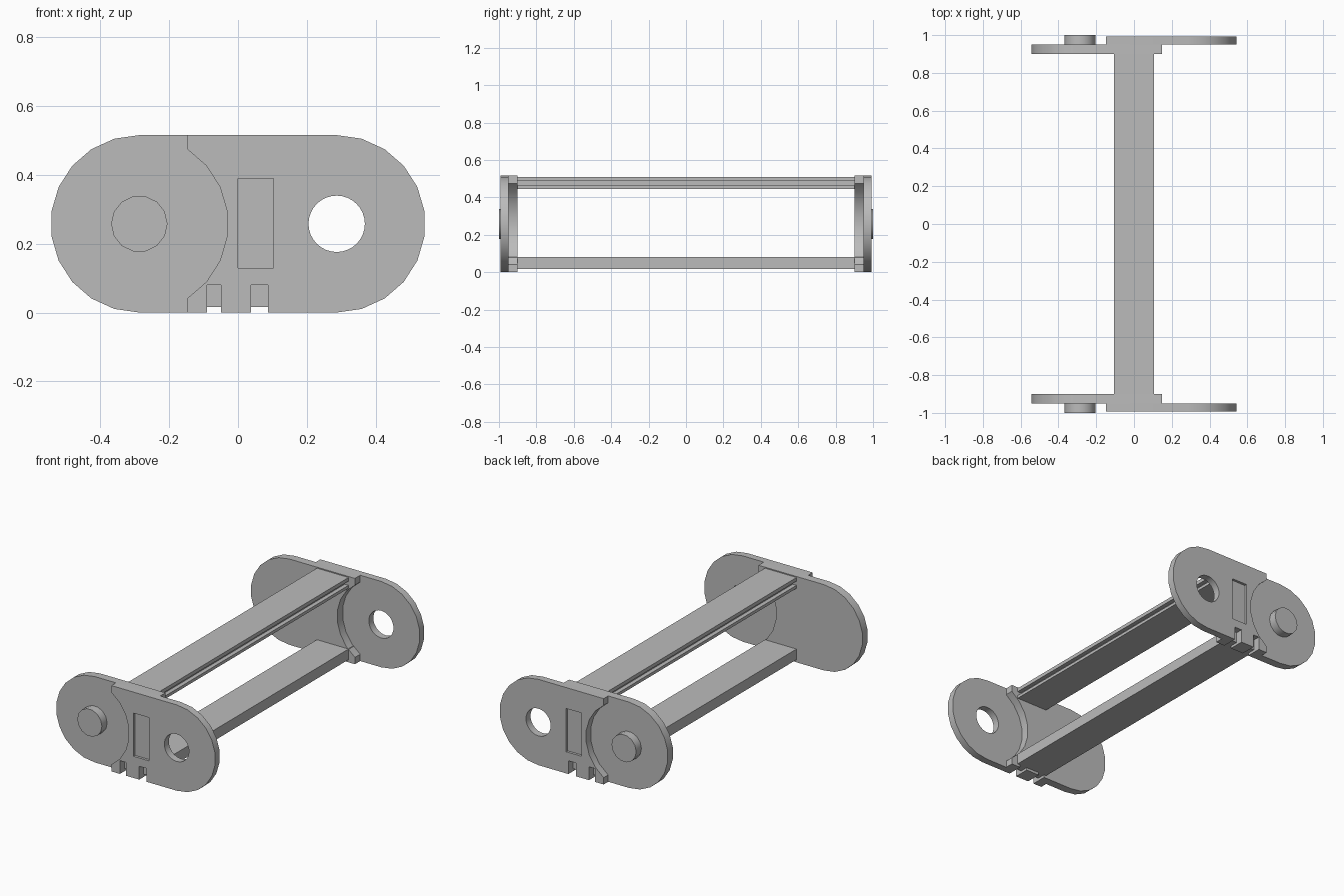
import bpy, bmesh, math

if "Cube" in bpy.data.objects:
    bpy.data.objects.remove(bpy.data.objects["Cube"], do_unlink=True)

grey = bpy.data.materials.new("light grey plastic")
grey.use_nodes = True
colour = (0.5, 0.5, 0.5, 1)
grey.diffuse_color = colour
grey.node_tree.nodes["Principled BSDF"].inputs["Base Color"].default_value = colour

R = 0.258        # end radius, also half the link height
CX = 0.287       # distance of each pivot from the middle
SEGMENTS = 22


def extrude(name, profile, y0, y1):
    """Solid from an (x, z) outline running from y0 to y1."""
    bm = bmesh.new()
    face = bm.faces.new([bm.verts.new((x, y0, z)) for x, z in profile])
    ext = bmesh.ops.extrude_face_region(bm, geom=[face])
    verts = [g for g in ext["geom"] if isinstance(g, bmesh.types.BMVert)]
    bmesh.ops.translate(bm, verts=verts, vec=(0, y1 - y0, 0))
    bmesh.ops.recalc_face_normals(bm, faces=bm.faces)
    mesh = bpy.data.meshes.new(name)
    bm.to_mesh(mesh)
    bm.free()
    mesh.materials.append(grey)
    obj = bpy.data.objects.new(name, mesh)
    bpy.context.collection.objects.link(obj)
    return obj


def rect(x0, x1, z0, z1):
    return [(x0, z0), (x1, z0), (x1, z1), (x0, z1)]


def circle(cx, r, n):
    return [(cx + r * math.cos(math.tau * i / n), R + r * math.sin(math.tau * i / n))
            for i in range(n)]


def arc(cx, first, last):
    """Points on a rounded end, counted in steps down from the top."""
    step = math.tau / SEGMENTS
    return [(cx + R * math.sin(k * step), R + R * math.cos(k * step))
            for k in range(first, last + 1)]


def ear(side):
    """Round at one end, hollowed at the other to clear the next link."""
    hollow = arc(-CX, 2, 9)[::-1]
    edge = hollow[0][0]
    outline = arc(CX, 0, 11) + [(edge, 0)] + hollow + [(edge, 2 * R)]
    return [(side * x, z) for x, z in outline]


def activate(obj):
    bpy.ops.object.select_all(action="DESELECT")
    obj.select_set(True)
    bpy.context.view_layer.objects.active = obj


def apply_modifier(obj, mod):
    activate(obj)
    bpy.ops.object.modifier_apply(modifier=mod.name)


def cut(obj, cutter):
    mod = obj.modifiers.new("cut", "BOOLEAN")
    mod.operation = "DIFFERENCE"
    mod.solver = "EXACT"
    mod.object = cutter
    apply_modifier(obj, mod)


# Side plate: outer layer with the hole, inner layer carrying the pin
outer = extrude("outer_plate", ear(1), -0.993, -0.95)
inner = extrude("inner_plate", ear(-1), -0.95, -0.9)
pin = extrude("pivot_pin", circle(-CX, 0.082, 14), -1.0, -0.94)

# Pivot hole, shallow window and bottom notches
hole = extrude("hole_cutter", circle(CX, 0.082, 32), -1.1, -0.8)
window = extrude("window_cutter", rect(0, 0.103, 0.13, 0.39), -1.1, -0.978)
notches = [extrude("notch_cutter", rect(x0, x1, -0.1, 0.08), -1.1, -0.8)
           for x0, x1 in ((-0.09, -0.05), (0.038, 0.087))]
cutters = [hole, window] + notches
for c in cutters:
    c.hide_render = True
for c in cutters:
    cut(outer, c)
for c in notches:
    cut(inner, c)
for c in cutters:
    bpy.data.objects.remove(c, do_unlink=True)

# Same plate at the back
for part in (outer, inner, pin):
    mod = part.modifiers.new("mirror", "MIRROR")
    mod.use_axis = (False, True, False)
    mod.use_mirror_merge = False
    apply_modifier(part, mod)

# Cross bars: plain below, grooved along both sides above
W = 0.105
lower = extrude("lower_bar", rect(-W, W, 0.016, 0.08), -0.95, 0.95)
half = [(W, 0.445), (W, 0.463), (W - 0.025, 0.463),
        (W - 0.025, 0.488), (W, 0.488), (W, 0.51)]
upper = extrude("upper_bar", half + [(-x, z) for x, z in reversed(half)], -0.92, 0.92)

for part in (outer, inner, pin, lower, upper):
    activate(part)
    bpy.ops.object.shade_smooth_by_angle(angle=math.radians(30))
